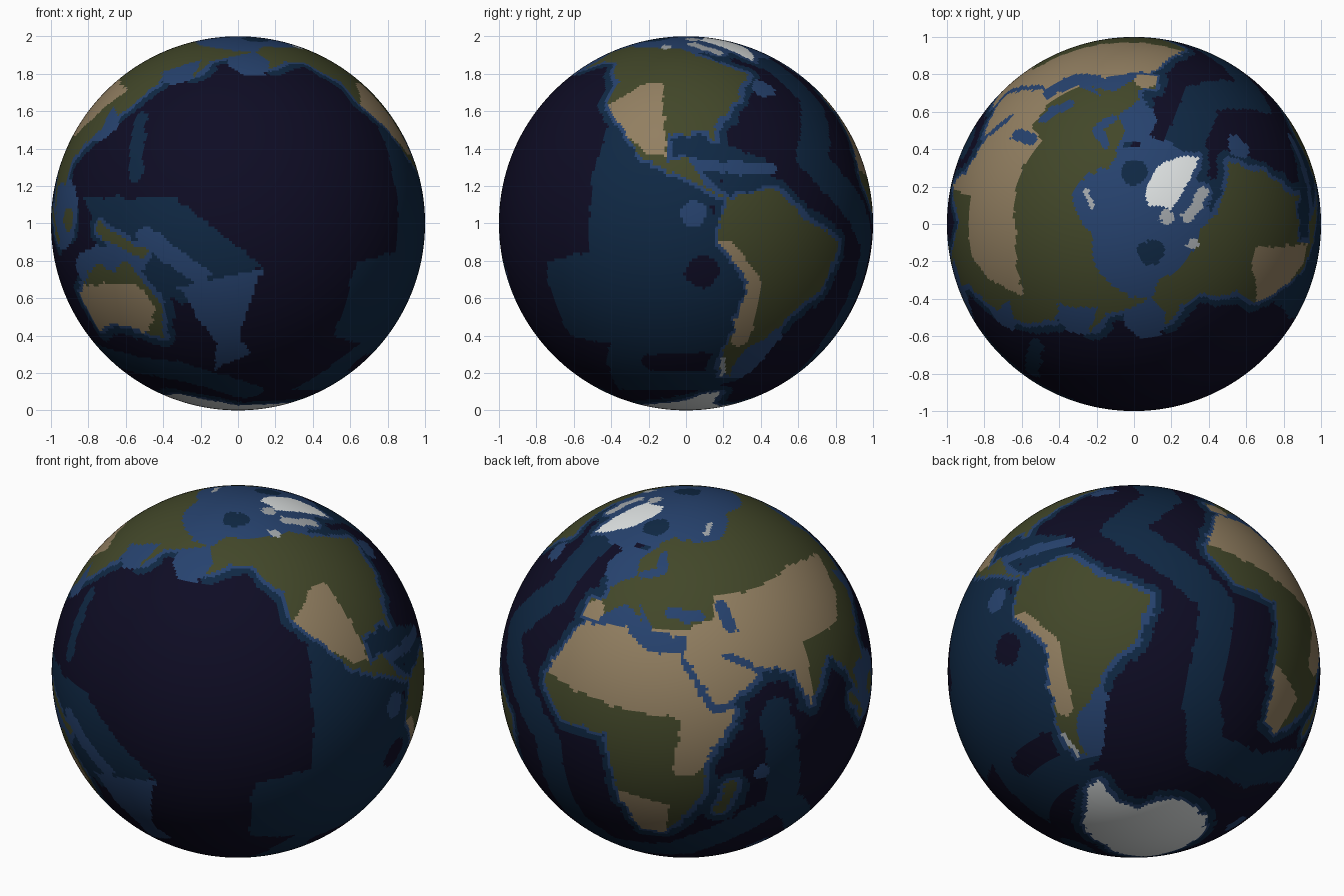
import bpy, bmesh
from math import sin, cos, acos, asin, atan2, hypot, radians, degrees, ceil
from mathutils import noise

if "Cube" in bpy.data.objects:
    bpy.data.objects.remove(bpy.data.objects["Cube"])

# Colours, ordered from the sea bed upwards (sRGB 0-255, stored as linear)
DEEP, MID, SHELF, GREEN, TAN, GREY, WHITE = range(7)
COLOURS = [("deep ocean", (14, 12, 36)), ("mid ocean", (15, 40, 68)), ("shelf sea", (38, 66, 110)),
           ("green land", (66, 71, 41)), ("dry land", (146, 127, 97)),
           ("grey tundra", (163, 168, 172)), ("white ice", (224, 228, 228))]

# Colour map in longitude and latitude
NU, NV = 400, 200
STEP = 180 / NV
cells = [[DEEP] * NU for _ in range(NV)]


def row_of(lat):
    return max(0, min(NV - 1, int((lat + 90) / STEP)))


def fill(colour, r, west, east, rule):
    row = cells[r]
    for c in range(ceil((west + 180) / STEP), ceil((east + 180) / STEP)):
        old = row[c % NU]
        # dry land only covers green land; rims only raise the sea bed
        if not rule or (rule == "land" and old == GREEN) or (rule == "rim" and old < colour):
            row[c % NU] = colour


def area(colour, *pts, rule=None):
    """Fill an outline of (longitude, latitude) points, row by row."""
    for r in range(NV):
        lat = (r + 0.5) * STEP - 90
        hits = sorted(a[0] + (lat - a[1]) / (b[1] - a[1]) * (b[0] - a[0])
                      for a, b in zip(pts, pts[1:] + pts[:1]) if (a[1] > lat) != (b[1] > lat))
        for west, east in zip(hits[::2], hits[1::2]):
            fill(colour, r, west, east, rule)


def spot(colour, radius, lon, lat, rule=None):
    """Round patch on the ball, radius in degrees."""
    p = radians(min(lat, 89.9))
    for r in range(row_of(lat - radius), row_of(lat + radius) + 1):
        y = radians((r + 0.5) * STEP - 90)
        k = (cos(radians(radius)) - sin(p) * sin(y)) / (cos(p) * cos(y))
        if k < 1:
            half = degrees(acos(max(-1, k)))
            fill(colour, r, lon - half, lon + half, rule)


def band(colour, radius, *pts, rule=None):
    """Rounded band along a path, for ridges and long islands."""
    for a, b in zip(pts, pts[1:]):
        n = ceil(hypot(b[0] - a[0], b[1] - a[1]))
        for i in range(n + 1):
            spot(colour, radius, a[0] + (b[0] - a[0]) * i / n, a[1] + (b[1] - a[1]) * i / n, rule)


def rim(colour, radius):
    """Shallower water around every coast."""
    coast = [(r, c) for r in range(1, NV - 1) for c in range(NU) if cells[r][c] >= GREEN and
             min(cells[r - 1][c], cells[r + 1][c], cells[r][c - 1], cells[r][(c + 1) % NU]) < GREEN]
    for r, c in coast:
        spot(colour, radius, (c + 0.5) * STEP - 180, (r + 0.5) * STEP - 90, "rim")


# Mid-depth ocean: east and west Pacific, long ridges, Caribbean
area(MID, (-120, 34), (-122, -9), (-141, -12), (-141, -37), (-123, -40), (-140, -63), (-68, -63), (-70, -20), (-90, 18))
area(MID, (122, 8), (160, 8), (187, -13), (160, -26))
band(MID, 6, (-32, 60), (-29, 40), (-45, 20), (-14, -5), (-14, -36), (-3, -52), (30, -48), (69, -24), (64, 8))
band(MID, 5, (69, -24), (90, -44), (150, -53), (185, -64))
band(MID, 6, (-90, 24), (-68, 15))
band(MID, 2.5, (141, 34), (145, 15))
# Deep basins west of South America
band(DEEP, 4, (-105, -48), (-83, -48))
spot(DEEP, 5, -85, -15)

# Shelf seas of the north
spot(SHELF, 24, 0, 90)
spot(MID, 4, -150, 80)
spot(MID, 4, 0, 74)
spot(SHELF, 8, 2, 56)
band(SHELF, 2.5, (-35, 65), (-10, 64))
band(SHELF, 4, (3, 40), (20, 36), (33, 34))
spot(SHELF, 7, -172, 59)
spot(SHELF, 6, 148, 54)
spot(SHELF, 6, 123, 32)
spot(SHELF, 4, -54, 46)
# Shelf seas of the tropics and south
spot(SHELF, 11, 109, 3)
band(SHELF, 5, (122, -14), (145, -10))
band(SHELF, 3, (150, -4), (167, -16))
area(SHELF, (160, -20), (187, -14), (180, -37), (185, -44), (168, -52), (171, -40))
band(SHELF, 2, (-86, 18), (-62, 17))
spot(SHELF, 4, -88, 3)
band(SHELF, 4, (-62, -52), (-56, -37))
spot(SHELF, 4, 74, -53)
spot(SHELF, 2.5, 59, -10)

# Americas
area(GREEN, (-168, 66), (-156, 71), (-95, 69), (-78, 62), (-57, 53), (-65, 47), (-70, 42), (-76, 35), (-81, 31),
     (-80, 25), (-84, 30), (-97, 28), (-97, 19), (-90, 21), (-83, 9), (-78, 8), (-95, 16), (-105, 20),
     (-113, 30), (-124, 40), (-124, 48), (-137, 59), (-150, 60), (-164, 55), (-161, 60))
area(GREEN, (-77, 8), (-62, 11), (-50, 1), (-35, -6), (-40, -21), (-48, -26), (-58, -38), (-65, -42), (-68, -51),
     (-66, -55), (-75, -50), (-70, -18), (-81, -5), (-79, 2))
# Africa and its large island
area(GREEN, (-6, 36), (10, 37), (20, 31), (33, 31), (43, 12), (51, 12), (40, -4), (40, -16), (33, -27),
     (26, -34), (18, -34), (12, -17), (9, 4), (-8, 4), (-17, 14), (-10, 31))
band(GREEN, 2, (46, -23), (49, -14))
# Europe and Asia
area(GREEN, (-9, 37), (-9, 43), (-1, 44), (-4, 48), (8, 54), (5, 60), (14, 68), (26, 71), (60, 68), (104, 77),
     (140, 72), (190, 66), (163, 60), (157, 51), (156, 61), (136, 54), (140, 48), (128, 35), (121, 39),
     (122, 30), (109, 20), (109, 12), (100, 13), (103, 2), (94, 17), (88, 21), (77, 8), (72, 21), (57, 25),
     (60, 22), (45, 13), (35, 28), (35, 36), (22, 37), (14, 45), (17, 39), (10, 44), (0, 40), (-2, 37))
# Australia and the islands above it
area(GREEN, (114, -22), (130, -12), (136, -15), (142, -11), (153, -26), (149, -38), (138, -34), (128, -32), (115, -35))
band(GREEN, 1.7, (132, -2), (148, -9))
band(GREEN, 1.3, (97, 4), (105, -5))
spot(GREEN, 3.5, 114, 1)

# Dry land: deserts, steppes and mountains
area(TAN, (-125, 38), (-110, 48), (-101, 48), (-97, 22), (-103, 22), (-119, 33), rule="land")
band(TAN, 3, (-78, -8), (-68.5, -19), (-69, -38), rule="land")
area(TAN, (-20, 17), (15, 12), (33, 10), (30, -9), (37, -9), (55, 12), (30, 38), (-20, 38), rule="land")
area(TAN, (10, -16), (29, -21), (27, -36), (15, -36), rule="land")
area(TAN, (25, 36), (45, 41), (48, 49), (63, 48), (95, 51), (122, 46), (112, 35), (100, 28), (80, 28), (78, 8),
     (35, 10), rule="land")
spot(TAN, 3.5, -5, 39.5, rule="land")
area(TAN, (113, -36), (113, -19), (146, -19), (150, -27), (143, -36), rule="land")

# Inland seas
band(SHELF, 1.5, (11, 55), (20, 57), (20, 63))
band(SHELF, 1.8, (29, 43), (40, 42))
band(SHELF, 2, (50, 45), (52, 38))
band(SHELF, 1.2, (49, 29), (58, 25))
band(SHELF, 1, (34, 28), (43, 13), (51, 13))

# Ice and tundra
area(WHITE, (-70, 78), (-40, 83), (-20, 81), (-22, 71), (-44, 60), (-54, 69))
area(WHITE, (-180, -91), (-180, -77), (-100, -73), (-66, -64), (-60, -74), (-35, -78), (0, -70), (60, -67),
     (130, -66), (180, -77), (180, -91))
spot(GREY, 2.5, -80, 80)
band(GREY, 1.8, (-82, 73), (-66, 66))
spot(GREY, 2.3, -110, 71)
band(GREY, 0.9, (55, 72), (66, 76))
band(GREY, 1, (-74, -47), (-71, -54))

rim(MID, 4)
rim(SHELF, 1.7)

# Globe: a flat grid wrapped into a smooth ball and welded at the seam and poles
mesh = bpy.data.meshes.new("globe")
bm = bmesh.new()
bmesh.ops.create_grid(bm, x_segments=NU, y_segments=NV, size=1)
half = max(v.co.x for v in bm.verts)
for v in bm.verts:
    lon, lat = radians(180 * v.co.x / half), radians(90 * v.co.y / half)
    v.co = (-sin(lon) * cos(lat), cos(lon) * cos(lat), sin(lat))
# Each face takes its map colour, with a little noise to roughen the coasts
for f in bm.faces:
    p = f.calc_center_median()
    p = (p + 0.018 * noise.noise_vector(p * 14)).normalized()
    lon = degrees(atan2(-p.x, p.y))
    f.material_index = cells[row_of(degrees(asin(p.z)))][int((lon + 180) / STEP) % NU]
    f.smooth = True
bmesh.ops.remove_doubles(bm, verts=[v for v in bm.verts if len(v.link_faces) < 4], dist=0.00001)
for v in bm.verts:
    v.co.z += 1
bm.to_mesh(mesh)
bm.free()
for name, rgb in COLOURS:
    mat = bpy.data.materials.new(name)
    mat.diffuse_color = [((v / 255 + 0.055) / 1.055) ** 2.4 for v in rgb] + [1]
    mat.use_nodes = True
    mat.node_tree.nodes["Principled BSDF"].inputs["Base Color"].default_value = mat.diffuse_color
    mesh.materials.append(mat)
bpy.context.collection.objects.link(bpy.data.objects.new("globe", mesh))
